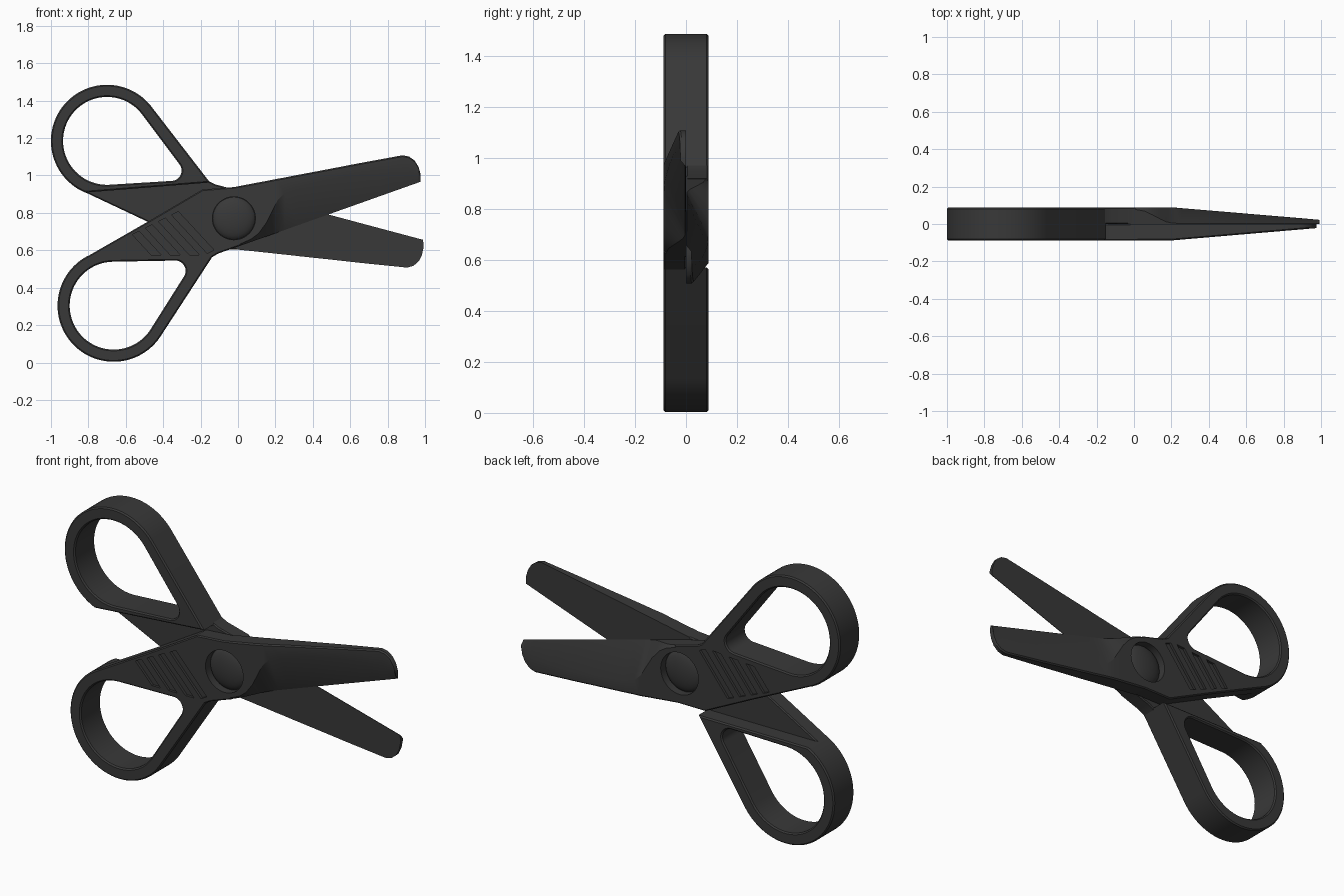
import bpy, bmesh
from math import radians, cos, sin, pi
from mathutils import Matrix, Vector

if "Cube" in bpy.data.objects:
    bpy.data.objects.remove(bpy.data.objects["Cube"])

T = 0.088                      # half thickness
PIVOT = Vector((-0.022, 0, 0.771))
RING = (-0.665, 0.304)         # handle loop centre
dark = bpy.data.materials.new("dark_plastic")
dark.diffuse_color = (0.04, 0.04, 0.04, 1)
dark.use_nodes = True
dark.node_tree.nodes["Principled BSDF"].inputs["Base Color"].default_value = dark.diffuse_color


def arc(c, r, a0, a1, n):
    return [(c[0] + r * cos(radians(a0 + (a1 - a0) * i / n)),
             c[1] + r * sin(radians(a0 + (a1 - a0) * i / n))) for i in range(n + 1)]


def inset(loop, d):
    # offset a loop to its left side, with mitred corners
    out = []
    for i, p in enumerate(loop):
        p = Vector(p)
        a = (p - Vector(loop[i - 1])).normalized()
        b = (Vector(loop[(i + 1) % len(loop)]) - p).normalized()
        na, nb = Vector((-a.y, a.x)), Vector((-b.y, b.x))
        out.append(p + (na + nb) * d / max(0.3, 1 + na.dot(nb)))
    return out


def finish(bm, name):
    bmesh.ops.recalc_face_normals(bm, faces=bm.faces)
    me = bpy.data.meshes.new(name)
    bm.to_mesh(me)
    bm.free()
    ob = bpy.data.objects.new(name, me)
    bpy.context.collection.objects.link(ob)
    return ob


def prism(bm, loops, y0, y1, b):
    # chamfered slab; outer loop counter-clockwise, holes clockwise
    caps = [[], []]
    for loop in loops:
        levels = [(y0, b), (y0 + b, 0), (y1 - b, 0), (y1, b)] if b else [(y0, 0), (y1, 0)]
        rows = [[bm.verts.new((p[0], y, p[1])) for p in (inset(loop, d) if d else loop)]
                for y, d in levels]
        n = len(loop)
        for r, s in zip(rows, rows[1:]):
            for i in range(n):
                bm.faces.new((r[i], r[(i + 1) % n], s[(i + 1) % n], s[i]))
        for k, row in ((0, rows[0]), (1, rows[-1])):
            caps[k] += [bm.edges.get((row[i], row[(i + 1) % n])) for i in range(n)]
    for edges in caps:
        if len(loops) == 1:
            bmesh.ops.contextual_create(bm, geom=edges)
        else:
            bmesh.ops.triangle_fill(bm, use_beauty=True, edges=edges)


# finger loop, full thickness
bm = bmesh.new()
outer = arc(RING, 0.3, 117.5, 326, 48) + [(-0.134, 0.57)]
hole = arc(RING, 0.235, 91, 326, 48) + arc((-0.335, 0.49), 0.055, -34, 90, 12)
prism(bm, [outer, hole[::-1]], -T, T, 0.007)
loop_ob = finish(bm, "finger_loop")

# hub plate, half thickness
bm = bmesh.new()
plate = [(-0.80, 0.551), (-0.155, 0.551), (-0.134, 0.566), (-0.105, 0.583), (0.02, 0.627),
         (0.02, 0.946), (-0.02, 0.938), (-0.19, 0.925), (-0.475, 0.757), (-0.822, 0.558)]
prism(bm, [plate], -T, 0, 0.006)
plate_ob = finish(bm, "hub_plate")

# blade: x, top, ridge, bottom edge thickness
stations = [(-0.02, .938, .622, .080), (0.03, .948, .642, .076), (0.07, .955, .660, .068),
            (0.11, .963, .690, .048), (0.15, .970, .745, .026), (0.18, .976, .805, .012),
            (0.21, .982, .865, .005), (0.25, .989, .908, .003), (0.32, 1.003, .932, .003),
            (0.49, 1.035, .978, .003), (0.64, 1.064, 1.008, .003), (0.76, 1.086, 1.025, .003),
            (0.88, 1.108, 1.033, .003), (0.915, 1.101, 1.035, .003), (0.945, 1.079, 1.035, .003),
            (0.965, 1.046, 1.025, .003), (0.977, 1.005, .99, .003)]
bm = bmesh.new()
rows = []
for x, top, ridge, tb in stations:
    t = T - max(0, x - 0.2) * 0.085
    bot = 0.62 + 0.355 * x
    rows.append([bm.verts.new((x, y, z)) for y, z in
                 ((0, top), (0.007 - t, top), (-t, top - 0.007), (-t, ridge), (-tb, bot), (0, bot))])
for r, s in zip(rows, rows[1:]):
    for i in range(6):
        bm.faces.new((r[i], r[(i + 1) % 6], s[(i + 1) % 6], s[i]))
bm.faces.new(rows[0])
bm.faces.new(rows[-1])
blade_ob = finish(bm, "blade")

# cutter: pivot recess and grip grooves
bm = bmesh.new()
prism(bm, [arc((PIVOT.x, PIVOT.z), 0.115, 0, 352.5, 47)], -0.15, -0.045, 0)
for i in range(4):
    x, z = -0.565 + 0.07 * i, 0.684 + 0.035 * i
    n = min((z - 0.575) / 1.08, 0.19)
    m = min((z + 0.018 - 0.575) / 1.08, 0.19)
    prism(bm, [[(x, z), (x + n, z - 1.08 * n), (x + 0.036 + m, z + 0.018 - 1.08 * m),
                (x + 0.036, z + 0.018)]], -0.15, -T + 0.014, 0)
cutter = finish(bm, "recess_cutter")
cutter.hide_render = True
for ob in (plate_ob, blade_ob):
    m = ob.modifiers.new("recess", 'BOOLEAN')
    m.object, m.operation, m.solver = cutter, 'DIFFERENCE', 'EXACT'
    me = bpy.data.meshes.new_from_object(ob.evaluated_get(bpy.context.evaluated_depsgraph_get()))
    ob.modifiers.clear()
    ob.data = me
bpy.data.objects.remove(cutter)

# domed pivot head inside the recess
bm = bmesh.new()
bmesh.ops.create_uvsphere(bm, u_segments=48, v_segments=16, radius=1)
bmesh.ops.transform(bm, verts=bm.verts, matrix=Matrix.Translation(PIVOT + Vector((0, -0.042, 0)))
                    @ Matrix.Diagonal((0.114, 0.036, 0.114, 1)) @ Matrix.Rotation(pi / 2, 4, 'X'))
dome_ob = finish(bm, "pivot_head")

# join one half, then flip a copy around the scissors' long axis
bpy.ops.object.select_all(action='DESELECT')
for ob in (loop_ob, plate_ob, blade_ob, dome_ob):
    ob.select_set(True)
bpy.context.view_layer.objects.active = plate_ob
bpy.ops.object.join()
plate_ob.name = "front_half"
plate_ob.data.materials.clear()
plate_ob.data.materials.append(dark)
bpy.ops.object.shade_smooth_by_angle(angle=radians(25))
rear = plate_ob.copy()
rear.data = plate_ob.data.copy()
rear.name = "rear_half"
bpy.context.collection.objects.link(rear)
axis = Vector((cos(radians(2.3)), 0, sin(radians(2.3))))
rear.data.transform(Matrix.Translation(PIVOT) @ Matrix.Rotation(pi, 4, axis) @ Matrix.Translation(-PIVOT))
